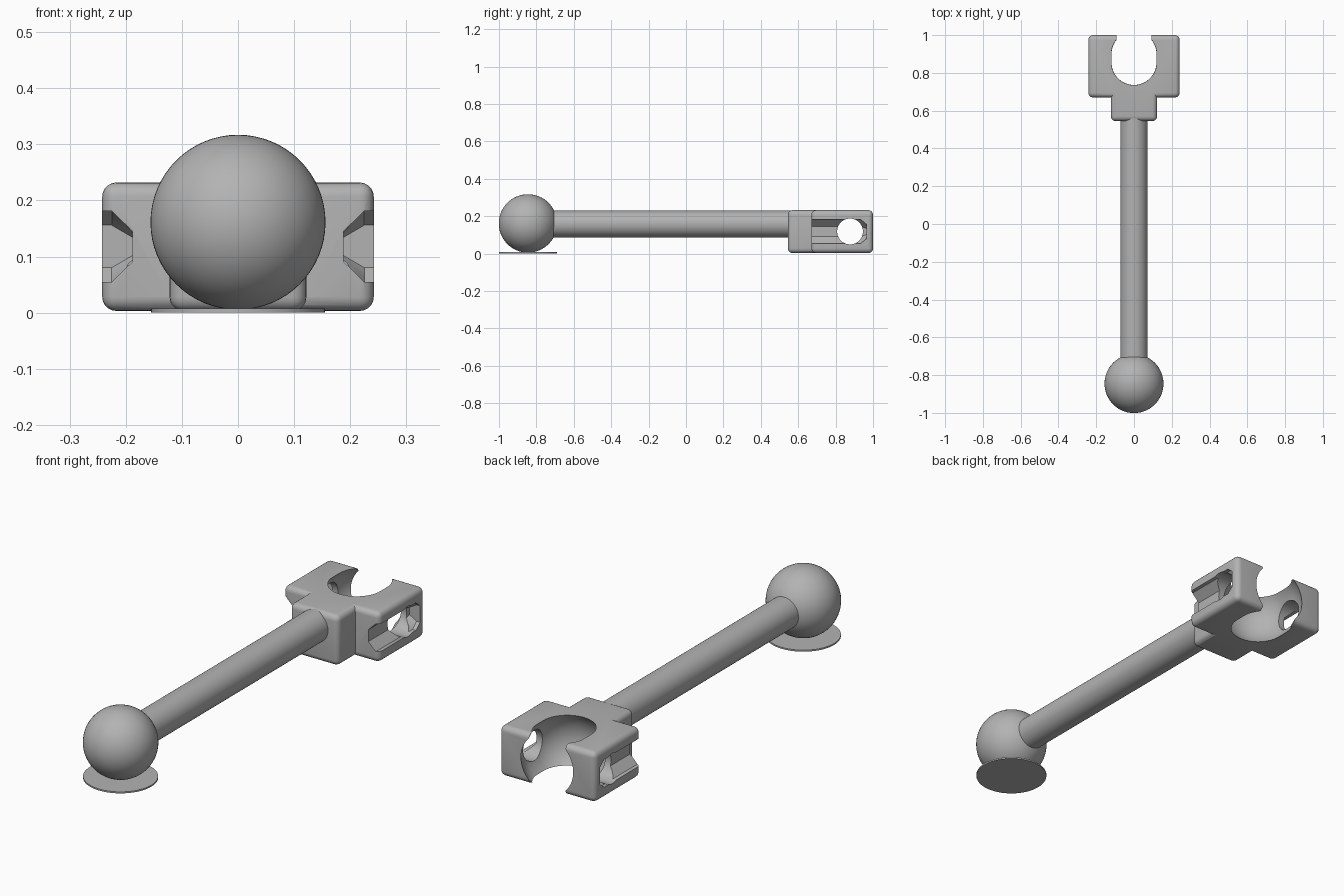
import bpy, bmesh
from math import pi
from mathutils import Matrix, Vector

cube = bpy.data.objects.get("Cube")
if cube:
    bpy.data.objects.remove(cube, do_unlink=True)

grey = bpy.data.materials.new("plain grey")
grey.use_nodes = True
colour = (0.45, 0.45, 0.45, 1)
grey.diffuse_color = colour
grey.node_tree.nodes["Principled BSDF"].inputs["Base Color"].default_value = colour

ALONG_X = Matrix.Rotation(pi / 2, 4, "Y")
ALONG_Y = Matrix.Rotation(pi / 2, 4, "X")


def finish(name, bm):
    bmesh.ops.recalc_face_normals(bm, faces=bm.faces)
    mesh = bpy.data.meshes.new(name)
    bm.to_mesh(mesh)
    bm.free()
    mesh.materials.append(grey)
    obj = bpy.data.objects.new(name, mesh)
    bpy.context.collection.objects.link(obj)
    return obj


def cylinder(name, centre, radius, length, turn=Matrix(), sides=64):
    bm = bmesh.new()
    bmesh.ops.create_cone(bm, cap_ends=True, segments=sides, radius1=radius,
                          radius2=radius, depth=length,
                          matrix=Matrix.Translation(centre) @ turn)
    return finish(name, bm)


def sphere(name, centre, radius, stretch=0.0):
    """Sphere with poles on y, its two halves pulled apart by stretch."""
    bm = bmesh.new()
    bmesh.ops.create_uvsphere(bm, u_segments=64, v_segments=32, radius=radius,
                              matrix=ALONG_Y)
    for v in bm.verts:
        if abs(v.co.y) > 1e-4:
            v.co.y += stretch if v.co.y > 0 else -stretch
        v.co += Vector(centre)
    return finish(name, bm)


def box(name, low, high, bevel=0.0):
    low, high = Vector(low), Vector(high)
    bm = bmesh.new()
    bmesh.ops.create_cube(bm, size=1, matrix=Matrix.Translation((low + high) / 2)
                          @ Matrix.Diagonal((*(high - low), 1)))
    if bevel:
        bmesh.ops.bevel(bm, geom=bm.edges[:], offset=bevel, segments=5,
                        profile=0.5, affect="EDGES")
    return finish(name, bm)


def side_groove(side):
    """Tapered channel along y, pinched at its blind end."""
    profile = [(0.30, 0.063), (0.225, 0.063), (0.188, 0.027),
               (0.188, -0.027), (0.225, -0.063), (0.30, -0.063)]
    bm = bmesh.new()
    rings = [[bm.verts.new((side * x, y, 0.118 + z * pinch)) for x, z in profile]
             for y, pinch in ((0.60, 1), (0.935, 1), (0.965, 0.6))]
    for a, b in zip(rings, rings[1:]):
        for i in range(len(profile)):
            j = (i + 1) % len(profile)
            bm.faces.new((a[i], a[j], b[j], b[i]))
    bm.faces.new(rings[0])
    bm.faces.new(rings[-1])
    return finish("groove_cutter", bm)


def boolean(target, tool, operation):
    tool.hide_render = True
    mod = target.modifiers.new("cut", "BOOLEAN")
    mod.operation, mod.solver, mod.object = operation, "EXACT", tool
    bpy.context.view_layer.objects.active = target
    bpy.ops.object.modifier_apply(modifier=mod.name)
    bpy.data.objects.remove(tool, do_unlink=True)


# Ball end with its thin base disc
ball = sphere("ball", (0, -0.845, 0.161), 0.156)
disc = cylinder("base_disc", (0, -0.845, 0.0035), 0.155, 0.007)

# Connecting rod
rod = cylinder("rod", (0, -0.08, 0.158), 0.072, 1.3, ALONG_Y)

# Socket head: wide jaw block joined to a narrower neck
head = box("socket_head", (-0.242, 0.67, 0.003), (0.242, 1.0, 0.232), 0.025)
neck = box("neck", (-0.122, 0.545, 0.003), (0.122, 0.72, 0.232), 0.025)
boolean(head, neck, "UNION")

# Ball socket, open mouth, side grooves and cross hole
boolean(head, sphere("socket_cutter", (0, 0.8775, 0.118), 0.1655, 0.0225), "DIFFERENCE")
boolean(head, box("mouth_cutter", (-0.092, 0.9, -0.1), (0.092, 1.1, 0.4)), "DIFFERENCE")
for side in (-1, 1):
    boolean(head, side_groove(side), "DIFFERENCE")
boolean(head, cylinder("hole_cutter", (0, 0.877, 0.118), 0.069, 0.6, ALONG_X), "DIFFERENCE")

# Smooth shading with sharp edges kept
bpy.ops.object.select_all(action="DESELECT")
for obj in (ball, disc, rod, head):
    obj.select_set(True)
bpy.context.view_layer.objects.active = head
bpy.ops.object.shade_smooth_by_angle(angle=pi / 6)
